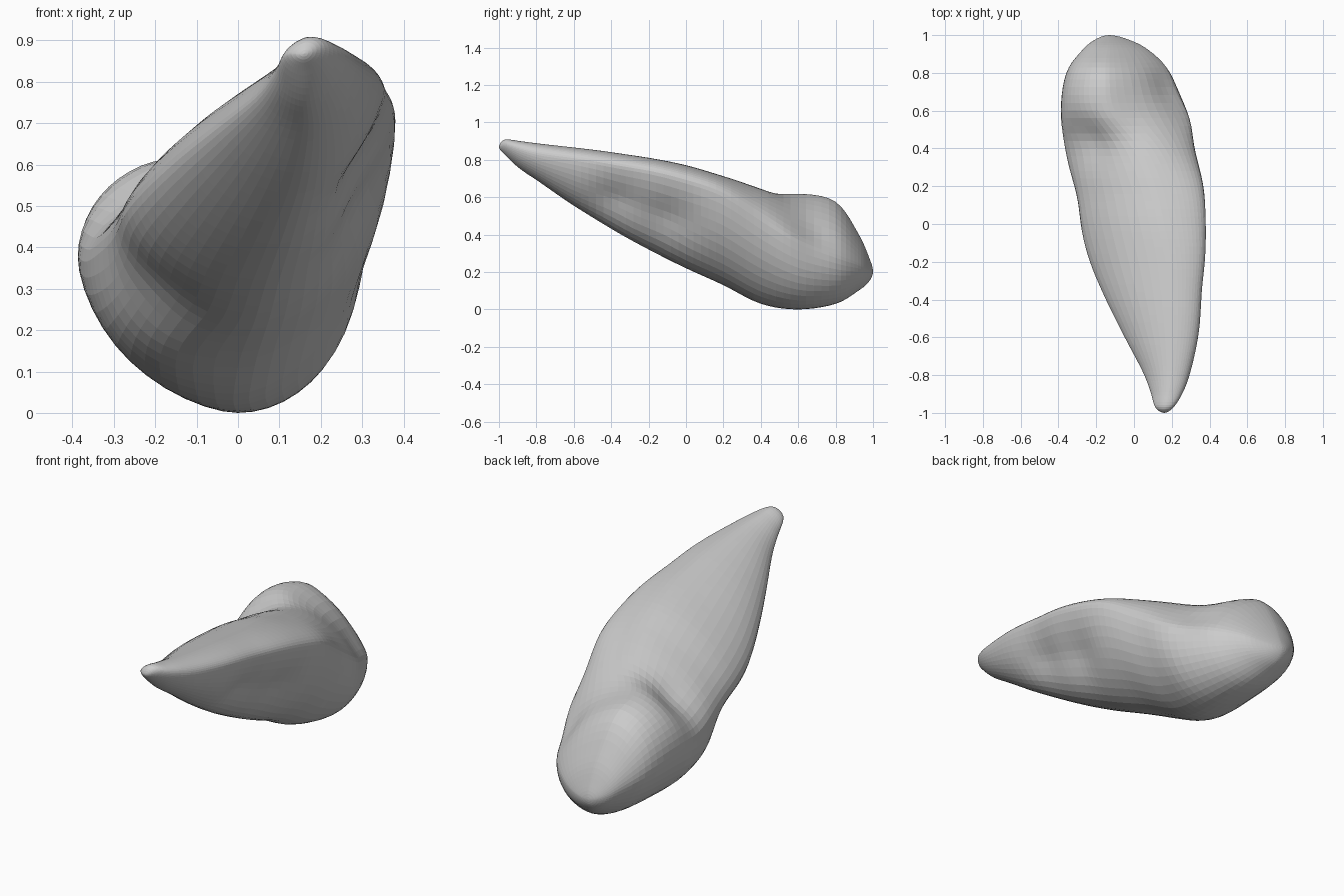
import bpy, bmesh, math
from mathutils import Vector

if "Cube" in bpy.data.objects:
    bpy.data.objects.remove(bpy.data.objects["Cube"])

N, STEPS = 48, 5

# Sections: y, then (x, z) of the left, right, top and bottom extremes
SECTIONS = [
    (-0.97, .112, .865, .21, .88, .17, .910, .16, .83),
    (-0.89, .088, .82, .26, .855, .185, .902, .165, .755),
    (-0.78, .045, .765, .30, .825, .20, .888, .17, .68),
    (-0.60, -.05, .69, .340, .80, .21, .868, .15, .555),
    (-0.40, -.15, .61, .365, .77, .21, .845, .11, .43),
    (-0.20, -.235, .53, .383, .735, .20, .815, .07, .32),
    (0.00, -.29, .465, .39, .685, .16, .775, .04, .22),
    (0.20, -.325, .41, .37, .61, .11, .715, .01, .13),
    (0.40, -.37, .37, .322, .48, .03, .655, -.01, .03),
    (0.60, -.39, .38, .292, .36, -.13, .63, 0, 0),
    (0.80, -.36, .35, .200, .28, -.15, .58, -.03, .03),
    (0.92, -.275, .28, .08, .24, -.14, .41, -.09, .10),
    (0.977, -.205, .23, -.03, .21, -.13, .285, -.12, .148),
]
FRONT_TIP, BACK_TIP = Vector((.16, -1, .87)), Vector((-.13, 1, .205))

# Soft dents: centre, radius, depth
DENTS = [
    ((.29, -.35, .61), .14, .055), ((.30, -.08, .51), .16, .06),
    ((.22, .71, .40), .13, .035), ((-.22, .44, .54), .14, .055),
    ((-.02, .48, .62), .11, .02), ((-.24, .08, .30), .14, .04),
]


def ring(s):
    """Closed section made of four curved quarters between the extremes."""
    y, xl, zl, xr, zr, xt, zt, xb, zb = s
    pts = []
    # Fullness of each quarter changes from the long body to the rear lobe
    f = min(max((y - .3) / .3, 0), 1)
    belly = .35 * math.exp(-((y - .24) / .14) ** 2)
    quarters = [((xr, zr), (xt, zt), .9 + .55 * f),
                ((xl, zl), (xt, zt), 1.3 - .3 * f),
                ((xl, zl), (xb, zb), 1.1 + .08 * f - belly),
                ((xr, zr), (xb, zb), 1.15 - .15 * f)]
    for i in range(N):
        q, t = divmod(i, N // 4)
        (sx, sz), (px, pz), p = quarters[q]
        a = t / (N // 4) * math.pi / 2
        if q % 2:
            a = math.pi / 2 - a
        c, d = max(math.cos(a), 0) ** p, max(math.sin(a), 0) ** p
        pts.append(Vector((px + (sx - px) * c, y, sz + (pz - sz) * d)))
    return pts


def opposite(r):
    return r[N // 2:] + r[:N // 2]


def spline(a, b, c, d, t):
    return .5 * (2 * b + (c - a) * t + (2 * a - 5 * b + 4 * c - d) * t * t
                 + (3 * b - a - 3 * c + d) * t ** 3)


# Key rings, with tips and mirrored ghost rings for rounded ends
keys = [ring(s) for s in SECTIONS]
keys = ([opposite(keys[0]), [FRONT_TIP] * N] + keys
        + [[BACK_TIP] * N, opposite(keys[-1])])
rings = []
for k in range(1, len(keys) - 2):
    for j in range(STEPS):
        rings.append([spline(keys[k - 1][i], keys[k][i], keys[k + 1][i],
                             keys[k + 2][i], j / STEPS) for i in range(N)])
rings = rings[1:]

# Press the dents towards each section's centre
for r in rings:
    mid = sum(r, Vector()) / N
    for p in r:
        push = sum(d * math.exp(-((p - Vector(c)).length / rad) ** 2)
                   for c, rad, d in DENTS)
        p += (mid - p).normalized() * min(push, (mid - p).length * .5)

# Skin the stone-like body
bm = bmesh.new()
vr = [[bm.verts.new(p) for p in r] for r in rings]
for a, b in zip(vr, vr[1:]):
    for i in range(N):
        bm.faces.new((a[i], a[(i + 1) % N], b[(i + 1) % N], b[i]))
for r, tip in ((vr[0], FRONT_TIP), (vr[-1], BACK_TIP)):
    t = bm.verts.new(tip)
    for i in range(N):
        bm.faces.new((r[i], r[(i + 1) % N], t))
for _ in range(2):
    bmesh.ops.smooth_vert(bm, verts=[v for r in vr for v in r], factor=.4,
                          use_axis_x=True, use_axis_y=True, use_axis_z=True)
bmesh.ops.recalc_face_normals(bm, faces=bm.faces)

# Rest it on the ground
low = min(v.co.z for v in bm.verts)
for v in bm.verts:
    v.co.z -= low
mesh = bpy.data.meshes.new("body")
bm.to_mesh(mesh)
bm.free()
body = bpy.data.objects.new("body", mesh)
bpy.context.collection.objects.link(body)
